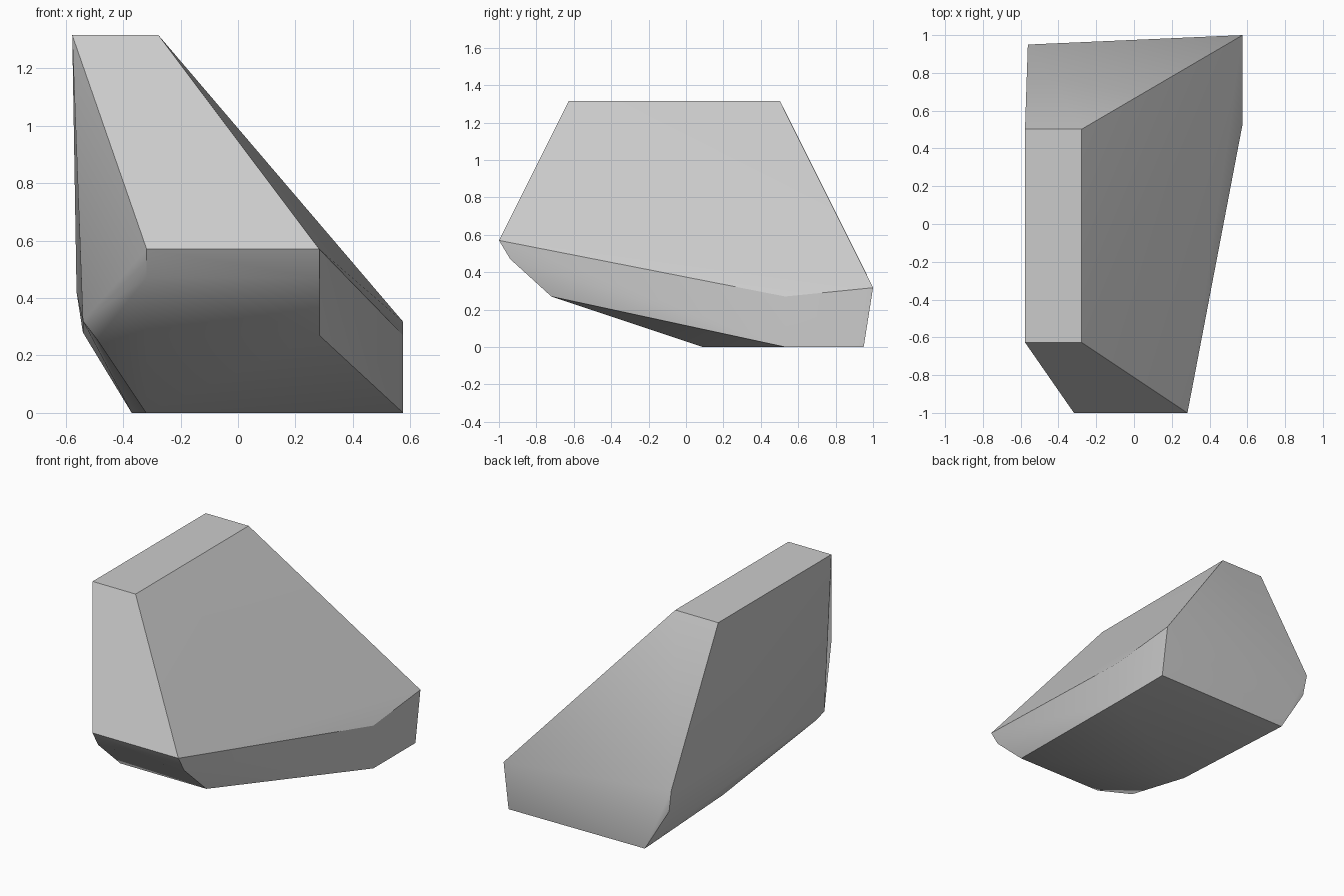
import bpy
import bmesh
import math

# Remove the default object
cube = bpy.data.objects.get("Cube")
if cube:
    bpy.data.objects.remove(cube, do_unlink=True)

# Stone colour
stone = bpy.data.materials.new("stone_grey")
stone.use_nodes = True
colour = (0.6, 0.6, 0.6, 1.0)
stone.diffuse_color = colour
stone.node_tree.nodes["Principled BSDF"].inputs["Base Color"].default_value = colour


def build_rock(name, corners, material):
    """Wrap the corner points in a faceted convex shell."""
    bm = bmesh.new()
    for corner in corners:
        bm.verts.new(corner)
    hull = bmesh.ops.convex_hull(bm, input=bm.verts)
    unused = {v for v in hull["geom_interior"] + hull["geom_unused"]
              if isinstance(v, bmesh.types.BMVert)}
    bmesh.ops.delete(bm, geom=list(unused), context='VERTS')
    # Merge triangles that share a flat facet
    bmesh.ops.dissolve_limit(bm, angle_limit=math.radians(0.5),
                             verts=bm.verts, edges=bm.edges)
    bmesh.ops.recalc_face_normals(bm, faces=bm.faces)
    mesh = bpy.data.meshes.new(name)
    bm.to_mesh(mesh)
    bm.free()
    mesh.materials.append(material)
    rock = bpy.data.objects.new(name, mesh)
    bpy.context.collection.objects.link(rock)
    return rock


# Flat summit
corners = [(x, y, 1.315) for x in (-0.577, -0.277) for y in (-0.627, 0.502)]

# Overhanging nose: one profile repeated at both of its ends
nose_profile = [(-1.0, 0.57), (-0.94, 0.47), (-0.72, 0.27)]
corners += [(x, y, z) for x in (-0.318, 0.283) for y, z in nose_profile]

# Upright end on one side
end_profile = [(0.53, 0.0), (0.53, 0.27), (1.0, 0.317), (0.95, 0.0)]
corners += [(0.575, y, z) for y, z in end_profile]

# Chipped rear corner, side chips and underside
corners += [(-0.562, 0.95, 0.42), (-0.54, 0.94, 0.28), (-0.37, 0.94, 0.0)]
corners += [(-0.54, -0.61, 0.32), (-0.49, -0.6, 0.255)]
corners += [(-0.32, 0.09, 0.0)]

rock = build_rock("rock", corners, stone)

# Soft shallow facets, crisp main ridges
bpy.ops.object.select_all(action='DESELECT')
rock.select_set(True)
bpy.context.view_layer.objects.active = rock
bpy.ops.object.shade_smooth_by_angle(angle=math.radians(30))
